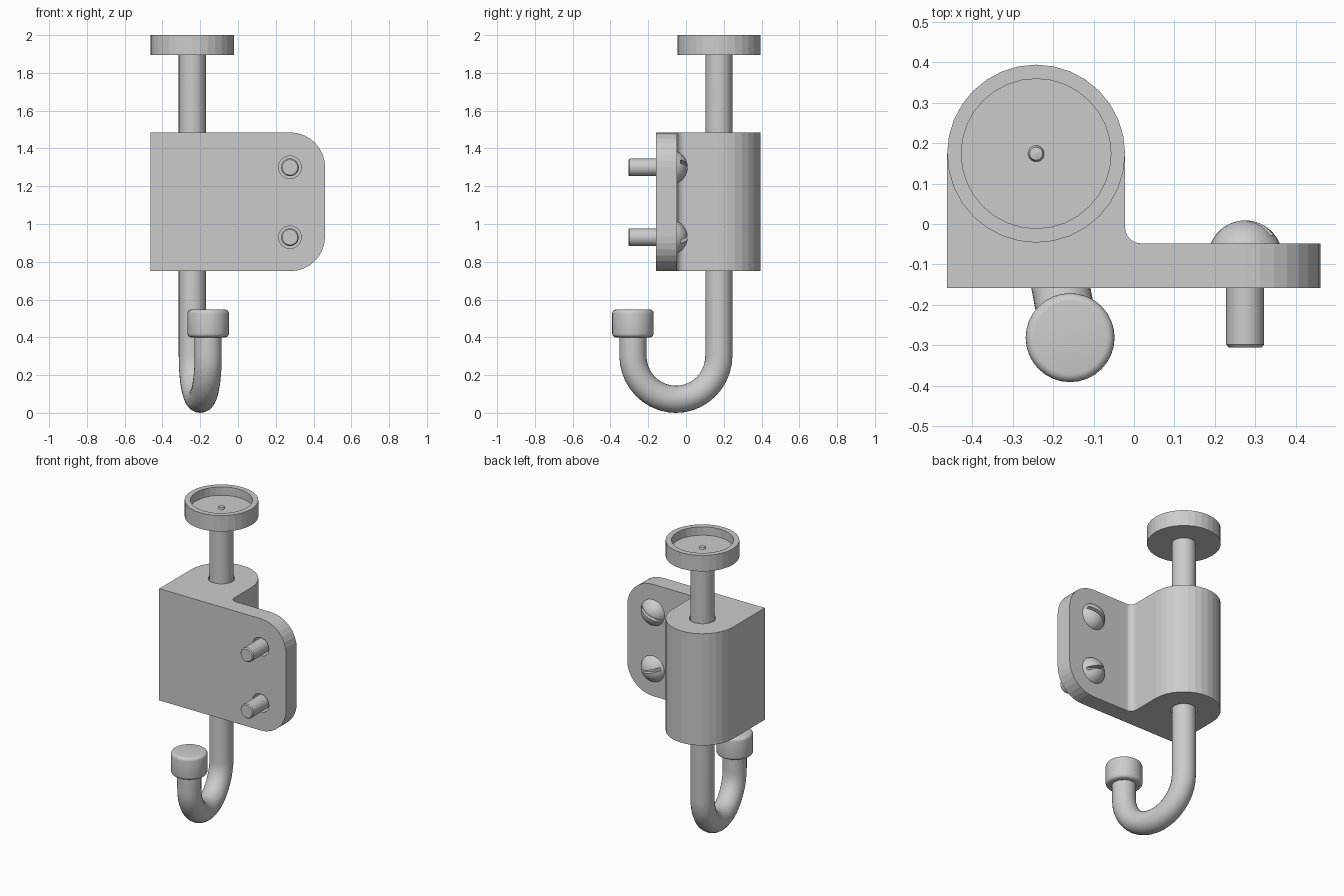
import bpy, bmesh, math
from mathutils import Matrix, Vector

if "Cube" in bpy.data.objects:
    bpy.data.objects.remove(bpy.data.objects["Cube"])

CX, CY = -0.242, 0.174       # rod axis
TX, TY = -0.158, -0.281      # hook tip axis
ROD_R = 0.072


def make_object(name, bm, angle=None):
    bmesh.ops.recalc_face_normals(bm, faces=bm.faces[:])
    me = bpy.data.meshes.new(name)
    bm.to_mesh(me)
    bm.free()
    ob = bpy.data.objects.new(name, me)
    bpy.context.collection.objects.link(ob)
    if angle:
        activate(ob)
        bpy.ops.object.shade_smooth_by_angle(angle=math.radians(angle))
    return ob


def activate(ob):
    bpy.ops.object.select_all(action='DESELECT')
    ob.select_set(True)
    bpy.context.view_layer.objects.active = ob


def lathe(name, profile, matrix, sides=32, angle=None):
    """Spin an (r, height) profile, running from axis to axis, about local z."""
    bm = bmesh.new()
    vs = [bm.verts.new((r, 0, h)) for r, h in profile]
    es = [bm.edges.new(p) for p in zip(vs, vs[1:])]
    bmesh.ops.spin(bm, geom=vs + es, cent=(0, 0, 0), axis=(0, 0, 1),
                   angle=math.tau, steps=sides, use_duplicate=False)
    bmesh.ops.remove_doubles(bm, verts=bm.verts[:], dist=1e-5)
    bm.transform(matrix)
    return make_object(name, bm, angle)


def cut(target, cutter):
    cutter.hide_render = True
    mod = target.modifiers.new("cut", 'BOOLEAN')
    mod.object, mod.operation, mod.solver = cutter, 'DIFFERENCE', 'EXACT'
    activate(target)
    bpy.ops.object.modifier_apply(modifier=mod.name)
    bpy.data.objects.remove(cutter)


def arc(cx, cy, r, a0, a1, n):
    return [(cx + r * math.cos(math.radians(a0 + (a1 - a0) * i / n)),
             cy + r * math.sin(math.radians(a0 + (a1 - a0) * i / n))) for i in range(n + 1)]


# Bracket: plan outline extruded upwards, plate corners rounded
outline = [(-0.463, -0.158), (0.461, -0.158), (0.461, -0.048)]
outline += arc(0.018, -0.008, 0.04, 270, 180, 6)
outline += arc(CX, CY, 0.22, 0, 180, 16)
bm = bmesh.new()
face = bm.faces.new([bm.verts.new((x, y, 0.75)) for x, y in outline])
ext = bmesh.ops.extrude_face_region(bm, geom=[face])
bmesh.ops.translate(bm, vec=(0, 0, 0.735),
                    verts=[v for v in ext["geom"] if isinstance(v, bmesh.types.BMVert)])
corners = [e for e in bm.edges if all(v.co.x > 0.4 for v in e.verts)
           and abs(e.verts[0].co.z - e.verts[1].co.z) < 1e-4]
bmesh.ops.bevel(bm, geom=corners, offset=0.185, segments=8, profile=0.5, affect='EDGES')
bracket = make_object("bracket", bm)

# Rod bore
cut(bracket, lathe("rod_bore", [(0, 0.6), (0.079, 0.6), (0.079, 1.6), (0, 1.6)],
                   Matrix.Translation((CX, CY, 0))))

# Screws: local z runs along +y (towards the head)
DOME_H, HEAD_R = 0.057, 0.085
sphere_r = (HEAD_R ** 2 + DOME_H ** 2) / (2 * DOME_H)
half = math.degrees(math.asin(HEAD_R / sphere_r))
dome = arc(0, DOME_H - sphere_r, sphere_r, 90 - half, 90, 8)
dome[-1] = (0, DOME_H)
for label, z, tilt in (("upper", 1.3, -25), ("lower", 0.93, 18)):
    m = Matrix.Translation((0.275, -0.048, z)) @ Matrix.Rotation(-math.pi / 2, 4, 'X')
    cut(bracket, lathe("screw_bore", [(0, -0.2), (0.06, -0.2), (0.06, 0.1), (0, 0.1)], m))
    lathe(label + "_screw_shaft",
          [(0, -0.257), (0.041, -0.257), (0.047, -0.25), (0.047, 0.005), (0, 0.005)], m, 24, 30)
    head = lathe(label + "_screw_head", [(0, 0)] + dome, m, 32, 30)
    bm = bmesh.new()
    bmesh.ops.create_cube(bm, size=1, matrix=Matrix.Translation((0.275, 0.012, z))
                          @ Matrix.Rotation(math.radians(tilt), 4, 'Y')
                          @ Matrix.Diagonal((0.3, 0.08, 0.02, 1)))
    cut(head, make_object("slot", bm))

# Hooked rod: straight shank and half-circle bend swept as one tube
a, b = Vector((CX, CY, 0)), Vector((TX, TY, 0))
mid, bend = (a + b) / 2, (a - b).length / 2
zc = bend + ROD_R
path = [Vector((CX, CY, 1.91))]
for u, w in arc(0, 0, 1, 0, -180, 20):
    path.append(mid + (a - mid) * u + Vector((0, 0, zc + bend * w)))
path.append(Vector((TX, TY, 0.42)))
side = Vector((0, 0, 1)).cross(a - b).normalized()
bm = bmesh.new()
rings = []
for i, p in enumerate(path):
    t = (path[min(i + 1, len(path) - 1)] - path[max(i - 1, 0)]).normalized()
    if i in (1, len(path) - 2):
        t = Vector((0, 0, -1 if i == 1 else 1))
    n = t.cross(side)
    rings.append([bm.verts.new(p + ROD_R * (side * math.cos(k * math.tau / 24)
                                            + n * math.sin(k * math.tau / 24)))
                  for k in range(24)])
for r0, r1 in zip(rings, rings[1:]):
    for k in range(24):
        bm.faces.new((r0[k], r0[k - 1], r1[k - 1], r1[k]))
bm.faces.new(rings[0])
bm.faces.new(rings[-1])
make_object("hook_rod", bm, 30)

# Recessed top knob with a small centre pip
lathe("top_knob", [(0, 1.895), (0.22, 1.895), (0.22, 2.0), (0.185, 2.0), (0.185, 1.945),
                   (0.02, 1.945), (0.016, 1.957), (0, 1.96)],
      Matrix.Translation((CX, CY, 0)))

# Hook end cap with softened rims
lathe("hook_end_cap",
      [(0, 0.4)] + arc(0.09, 0.42, 0.02, -90, 0, 4) + arc(0.09, 0.527, 0.02, 0, 90, 4) + [(0, 0.547)],
      Matrix.Translation((TX, TY, 0)), 32, 30)
